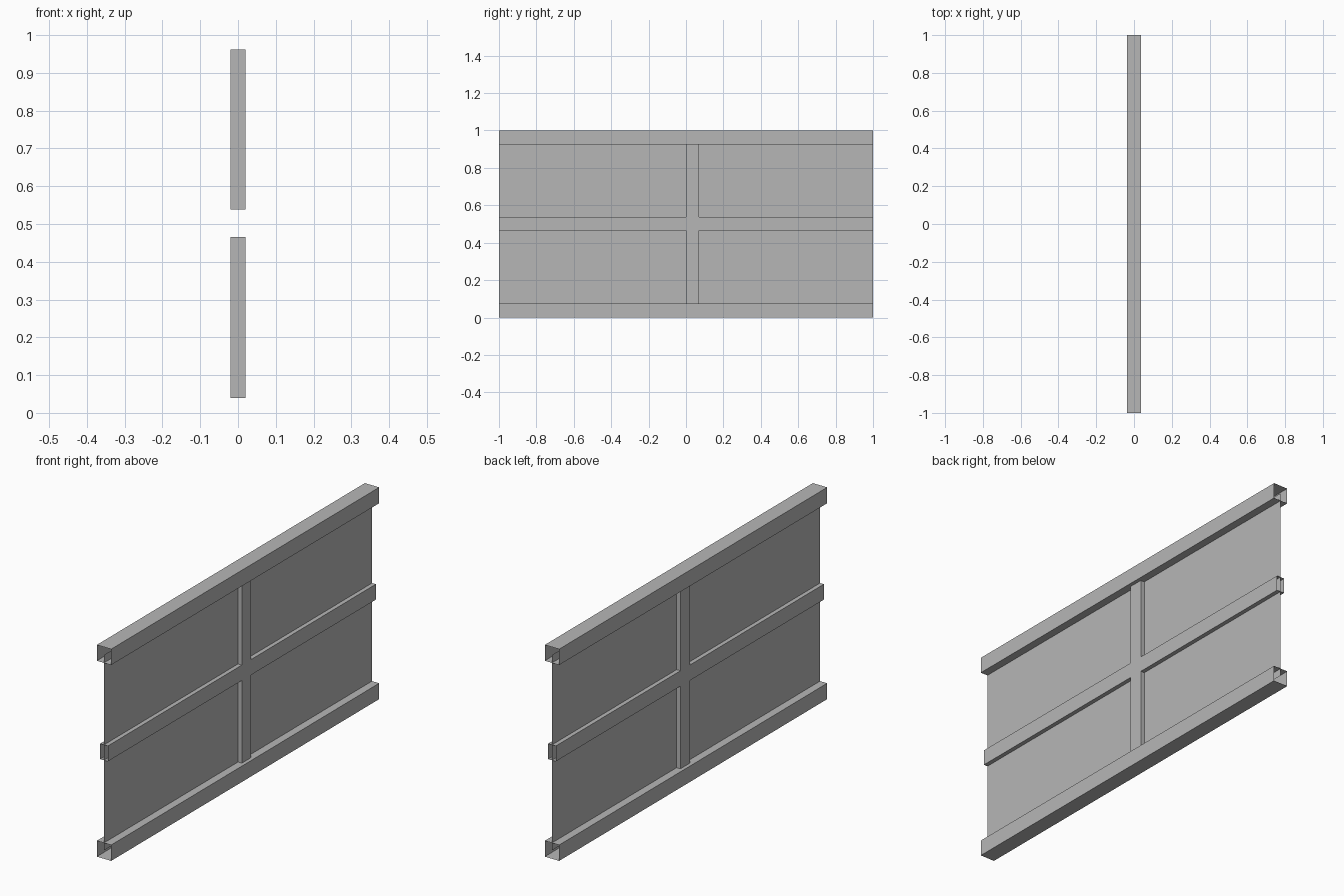
import bpy

cube = bpy.data.objects.get("Cube")
if cube:
    bpy.data.objects.remove(cube, do_unlink=True)

grey = bpy.data.materials.new("plain grey")
grey.use_nodes = True
colour = (0.47, 0.47, 0.47, 1)
grey.diffuse_color = colour
grey.node_tree.nodes["Principled BSDF"].inputs["Base Color"].default_value = colour

HEIGHT = 1.0
RAIL = 0.075            # height and width of the outer rails
BAR = 0.02              # half depth of the glazing bars
LOW, HIGH = RAIL / 2 + 0.002, HEIGHT - RAIL / 2


def make(name, verts, faces):
    mesh = bpy.data.meshes.new(name)
    mesh.from_pydata(verts, [], faces)
    mesh.materials.append(grey)
    obj = bpy.data.objects.new(name, mesh)
    bpy.context.collection.objects.link(obj)
    return obj


def extrude(name, outline, place, start, end, open_edges=(), caps=False):
    """Sweep a closed outline from start to end, leaving chosen walls open."""
    n = len(outline)
    verts = [place(p, d) for d in (start, end) for p in outline]
    faces = [(i, (i + 1) % n, (i + 1) % n + n, i + n)
             for i in range(n) if i not in open_edges]
    if caps:
        faces += [tuple(reversed(range(n))), tuple(range(n, 2 * n))]
    return make(name, verts, faces)


# Top and bottom rails: hollow square tubes with open ends
for name, z in (("bottom_rail", 0), ("top_rail", HEIGHT - RAIL)):
    w = RAIL / 2
    square = [(w, z), (w, z + RAIL), (-w, z + RAIL), (-w, z)]
    extrude(name, square, lambda p, y: (p[0], y, p[1]), -1, 1)

# Cross-shaped glazing bars: one hollow piece, open at the four arm ends
y0, y1 = 0.0, 0.07
z0, z1 = 0.465, 0.538
cross = [(-1, z0), (y0, z0), (y0, LOW), (y1, LOW), (y1, z0), (1, z0),
         (1, z1), (y1, z1), (y1, HIGH), (y0, HIGH), (y0, z1), (-1, z1)]
extrude("cross_bars", cross, lambda p, x: (x, p[0], p[1]), -BAR, BAR,
        open_edges=(2, 5, 8, 11), caps=True)

# Thin infill sheet held between the rails
make("panel", [(0, -1, LOW), (0, 1, LOW), (0, 1, HIGH), (0, -1, HIGH)],
     [(0, 1, 2, 3)])
